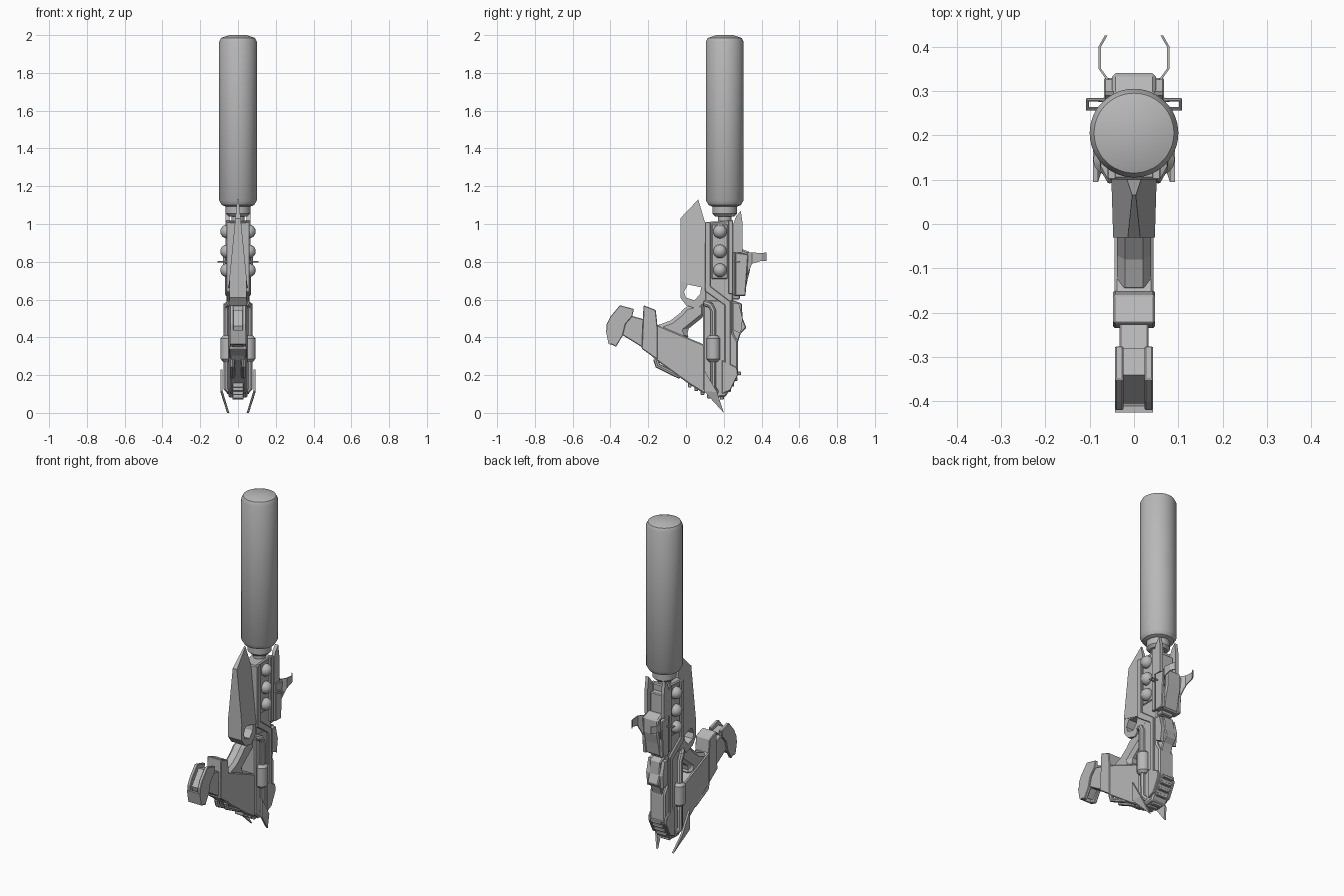
import bpy
import bmesh
from math import pi, radians
from mathutils import Matrix, Vector

default_cube = bpy.data.objects.get("Cube")
if default_cube:
    bpy.data.objects.remove(default_cube, do_unlink=True)

gunmetal = bpy.data.materials.new("plain grey")
gunmetal.use_nodes = True
GREY = (.48, .48, .48, 1)
gunmetal.diffuse_color = GREY
gunmetal.node_tree.nodes["Principled BSDF"].inputs["Base Color"].default_value = GREY


def finish(name, bm, bevel=0, smooth=False):
    """Turn a bmesh into a named, coloured object."""
    bmesh.ops.recalc_face_normals(bm, faces=bm.faces)
    mesh = bpy.data.meshes.new(name)
    bm.to_mesh(mesh)
    bm.free()
    mesh.materials.append(gunmetal)
    obj = bpy.data.objects.new(name, mesh)
    bpy.context.collection.objects.link(obj)
    if bevel:
        modifier = obj.modifiers.new("edge bevel", "BEVEL")
        modifier.width = bevel
        modifier.limit_method = "ANGLE"
    if smooth:
        bpy.ops.object.select_all(action="DESELECT")
        obj.select_set(True)
        bpy.context.view_layer.objects.active = obj
        bpy.ops.object.shade_smooth_by_angle(angle=radians(35))
    return obj


def add_prism(bm, points, near, far):
    """Extrude a side outline across x; near and far may be functions of y, z."""
    rings = []
    for width in (near, far):
        rings.append([bm.verts.new((width(y, z) if callable(width) else width, y, z))
                      for y, z in points])
    count = len(points)
    for ring in rings:
        bm.faces.new(ring)
    for i in range(count):
        j = (i + 1) % count
        bm.faces.new((rings[0][i], rings[0][j], rings[1][j], rings[1][i]))


def slab(name, points, half, bevel=0):
    """Centred part with a side outline."""
    bm = bmesh.new()
    if callable(half):
        add_prism(bm, points, lambda y, z: -half(y, z), half)
    else:
        add_prism(bm, points, -half, half)
    return finish(name, bm, bevel)


def pair(name, points, inner, outer, bevel=0):
    """Mirrored left and right plates with a side outline."""
    for side, label in ((1, "left_"), (-1, "right_")):
        bm = bmesh.new()
        add_prism(bm, points, side * inner, side * outer)
        finish(label + name, bm, bevel)


def rect(front, back, low, high):
    return [(front, low), (back, low), (back, high), (front, high)]


def lathe(name, profile, x, y, segments=32):
    """Revolve a radius and height profile round a vertical axis."""
    bm = bmesh.new()
    rings = []
    for radius, z in profile:
        rings.append([bm.verts.new(Matrix.Rotation(2 * pi * i / segments, 3, "Z")
                                   @ Vector((radius, 0, 0)) + Vector((x, y, z)))
                      for i in range(segments)])
    for low, high in zip(rings, rings[1:]):
        for i in range(segments):
            j = (i + 1) % segments
            bm.faces.new((low[i], low[j], high[j], high[i]))
    bm.faces.new(rings[0])
    bm.faces.new(rings[-1])
    return finish(name, bm, smooth=True)


def tube(name, path, radius):
    """Round bar following a path, made as a mesh."""
    curve = bpy.data.curves.new(name, "CURVE")
    curve.dimensions = "3D"
    curve.bevel_depth = radius
    curve.bevel_resolution = 2
    curve.use_fill_caps = True
    spline = curve.splines.new("POLY")
    spline.points.add(len(path) - 1)
    for point, place in zip(spline.points, path):
        point.co = (*place, 1)
    helper = bpy.data.objects.new(name + "_path", curve)
    bpy.context.collection.objects.link(helper)
    bm = bmesh.new()
    graph = bpy.context.evaluated_depsgraph_get()
    bm.from_mesh(helper.evaluated_get(graph).to_mesh())
    bpy.data.objects.remove(helper, do_unlink=True)
    return finish(name, bm, smooth=True)


# Large suppressor, its collar and the barrel beneath
AXIS = .205
lathe("suppressor", [(.06, 1.09), (.085, 1.1), (.1, 1.125), (.1, 1.965),
                     (.09, 1.985), (.045, 2)], 0, AXIS, 48)
lathe("suppressor_collar", [(.05, 1.04), (.065, 1.055), (.065, 1.1)], 0, AXIS)
lathe("barrel", [(.035, .95), (.035, 1.06)], 0, AXIS)

# Front guard, narrowing to a blade at the top
slab("front_guard", [(-.03, .7), (.1, .66), (.1, 1.01), (.065, 1.13), (-.03, 1.03)],
     lambda y, z: .004 + .1 * (1.13 - z))

# Open ring under the guard
outer = [(-.03, .61), (-.03, .72), (.1, .69), (.11, .6), (.06, .55), (0, .57)]
inner = [(-.01, .64), (.01, .68), (.08, .665), (.075, .63), (.045, .595), (0, .61)]
bm = bmesh.new()
for i in range(len(outer)):
    j = (i + 1) % len(outer)
    add_prism(bm, [outer[i], outer[j], inner[j], inner[i]], -.045, .045)
bmesh.ops.remove_doubles(bm, verts=bm.verts, dist=.0001)
finish("guard_ring", bm)

# Upper and lower receiver
slab("upper_receiver", [(.1, 1.01), (.25, 1.02), (.25, .56), (.1, .56)], .048, .006)
slab("lower_receiver", [(.09, .6), (.09, .12), (.14, .08), (.21, .085), (.275, .2),
                        (.275, .38), (.25, .42), (.25, .6)], .05, .008)
pair("front_rail", [(.1, 1.01), (.13, 1.01), (.13, .67), (.235, .59), (.235, .2),
                    (.205, .2), (.205, .57), (.1, .645)], .04, .06, .003)
pair("back_rail", rect(.225, .25, .63, 1.02), .04, .062, .003)
pair("round_housing", rect(.135, .22, .71, 1.0), .04, .054, .004)

# Three round knobs on each side
for side in (1, -1):
    for number, z in enumerate((.755, .855, .96)):
        bm = bmesh.new()
        bmesh.ops.create_uvsphere(bm, u_segments=20, v_segments=12, radius=.036)
        bmesh.ops.translate(bm, verts=bm.verts, vec=(side * .058, .18, z))
        finish("side_knob_" + str(number + 1), bm, smooth=True)

# Back assembly with upright plates and swept prongs
slab("back_spine", rect(.24, .285, .6, .98), .04, .005)
slab("back_block", [(.25, .62), (.31, .62), (.325, .7), (.34, .76), (.34, .85),
                    (.29, .87), (.25, .85)], .05, .008)
pair("upright_plate", [(.25, .85), (.3, .85), (.3, 1.0), (.29, 1.07), (.265, 1.04),
                       (.25, 1.0)], .045, .065)
pair("back_cheek", [(.26, .62), (.315, .62), (.32, .7), (.33, .84), (.26, .85)],
     .045, .068, .004)
for side, label in ((1, "left_"), (-1, "right_")):
    bm = bmesh.new()
    plan = [(.062, .325), (.08, .35), (.08, .4), (.066, .425)]
    heights = [(.73, .85), (.79, .85), (.805, .845), (.805, .85)]
    for k in range(len(plan) - 1):
        corners = []
        for (x, y), (low, high) in zip(plan[k:k + 2], heights[k:k + 2]):
            for shift in (0, .006):
                corners += [bm.verts.new((side * (x - shift), y, h)) for h in (low, high)]
        bmesh.ops.convex_hull(bm, input=corners)
    finish(label + "prong", bm)
    tube(label + "side_loop", [(side * x, y, .8) for x, y in
                               ((.06, .28), (.105, .28), (.105, .26), (.06, .26))], .005)

# Stepped sight pieces behind the lower receiver
slab("back_step", [(.24, .4), (.27, .36), (.29, .42), (.32, .45), (.3, .5), (.295, .58),
                   (.24, .6)], .035, .005)
pair("back_step_plate", [(.25, .44), (.29, .42), (.3, .5), (.28, .58), (.25, .58)],
     .03, .055)

# Pistol grip and the angled stock
slab("grip", [(-.16, .46), (-.08, .49), (-.03, .53), (0, .565), (.1, .585), (.1, .515),
              (0, .435), (.02, .39), (-.14, .4)], .038, .018)
slab("stock", [(-.16, .47), (.1, .36), (.1, .1), (.02, .15), (-.16, .28), (-.2, .32)],
     .044, .006)
slab("stock_clamp", [(-.225, .57), (-.16, .545), (-.15, .45), (-.15, .28), (-.235, .34)],
     .047, .004)
slab("stock_neck", [(-.31, .52), (-.22, .495), (-.22, .34), (-.35, .42)], .033, .004)

# Butt end: two cheeks round a recessed core
slab("butt_core", [(-.405, .46), (-.34, .545), (-.28, .53), (-.33, .43), (-.38, .37)],
     .026)
pair("butt_cheek", [(-.42, .47), (-.4, .51), (-.35, .57), (-.275, .55), (-.285, .51),
                    (-.32, .47), (-.335, .41), (-.37, .35), (-.4, .365), (-.42, .43)],
     .024, .043, .003)
slab("butt_plate", [(-.425, .44), (-.41, .44), (-.395, .36), (-.41, .365)], .043)

# Side pipes with canisters, under-stock bars
for side, label in ((1, "left_"), (-1, "right_")):
    x = side * .062
    tube(label + "pipe", [(side * .045, .1, .58), (x, .13, .57), (x, .145, .54),
                          (x, .145, .13), (side * .04, .16, .11)], .016)
    lathe(label + "canister", [(.022, .27), (.036, .285), (.036, .395), (.022, .41)],
          side * .056, .145, 16)
    tube(label + "under_bar", [(side * .03, -.16, .285), (side * .03, -.15, .25),
                               (side * .03, -.04, .195), (side * .03, -.02, .21)], .014)

# Fins along the underside and the rounded heel
for step in range(6):
    y = .01 + step * .034
    z = max(.085, .15 - step * .02)
    slab("under_fin_" + str(step + 1), rect(y, y + .02, z - .015, z + .05), .03, .003)
for step in range(4):
    z = .11 + step * .03
    y = .215 + step * .018
    slab("heel_rib_" + str(step + 1), rect(y, y + .022, z, z + .018), .035, .003)
pair("heel_plate", [(.19, .1), (.235, .12), (.275, .2), (.27, .24), (.19, .28)],
     .045, .06, .003)

# Pointed side blades reaching the floor, splayed from the body
def blade_outside(y, z):
    return .058 + min(.035, z * .35)


for side, label in ((1, "left_"), (-1, "right_")):
    bm = bmesh.new()
    add_prism(bm, [(.095, .23), (.095, .115), (.2, 0), (.165, .11)],
              lambda y, z: side * (blade_outside(y, z) - .012),
              lambda y, z: side * blade_outside(y, z))
    bmesh.ops.triangulate(bm, faces=bm.faces)
    finish(label + "floor_blade", bm)
